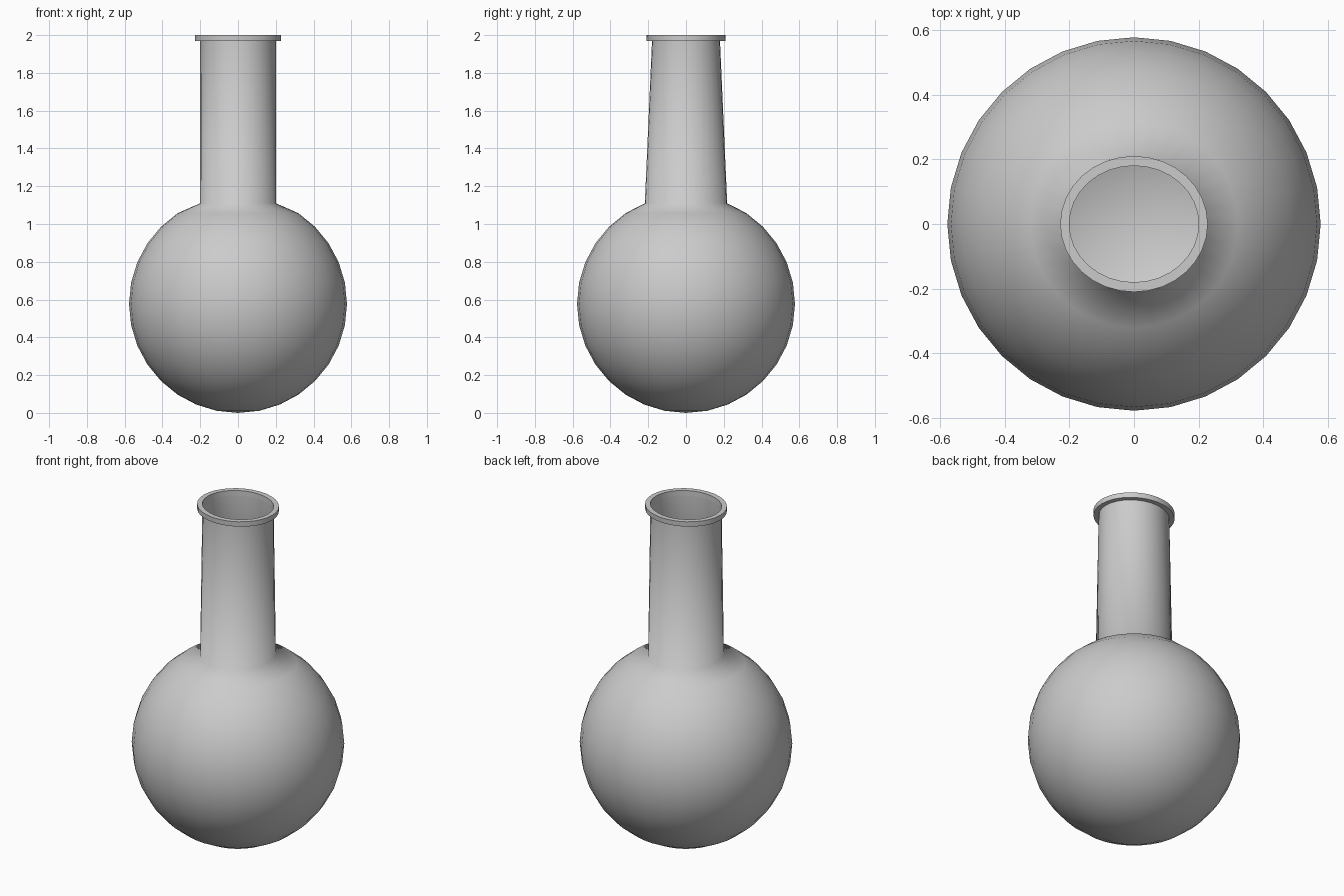
import bpy, bmesh, math

if "Cube" in bpy.data.objects:
    bpy.data.objects.remove(bpy.data.objects["Cube"])

SEG = 32
R = 0.577      # bulb radius, also its centre height


def lathe(name, rings, closed=False, pole=None):
    """Loft elliptical rings (rx, ry, z) from bottom to top."""
    bm = bmesh.new()
    loops = []
    for rx, ry, z in rings:
        loops.append([bm.verts.new((rx * math.cos(2 * math.pi * i / SEG),
                                    ry * math.sin(2 * math.pi * i / SEG), z))
                      for i in range(SEG)])
    pairs = list(zip(loops, loops[1:]))
    if closed:
        pairs.append((loops[-1], loops[0]))
    for a, b in pairs:
        for i in range(SEG):
            j = (i + 1) % SEG
            bm.faces.new((a[i], a[j], b[j], b[i]))
    if pole is not None:
        p = bm.verts.new((0, 0, pole))
        for i in range(SEG):
            bm.faces.new((p, loops[0][(i + 1) % SEG], loops[0][i]))
    mesh = bpy.data.meshes.new(name)
    bm.to_mesh(mesh)
    bm.free()
    obj = bpy.data.objects.new(name, mesh)
    bpy.context.collection.objects.link(obj)
    bpy.ops.object.select_all(action='DESELECT')
    obj.select_set(True)
    bpy.context.view_layer.objects.active = obj
    return obj


# Round bulb running straight into the slightly oval, tapering neck
rings = []
for k in range(1, 14):
    a = math.pi * k / 16
    r = R * math.sin(a)
    rings.append((r, r, R - R * math.cos(a)))
rings.append((0.20, 0.218, 1.11))
rings.append((0.20, 0.18, 1.97))
lathe("flask_body", rings, pole=0.0)
bpy.ops.object.shade_smooth()

# Flat lip around the mouth
lathe("lip", [(0.20, 0.18, 1.97), (0.228, 0.208, 1.97),
              (0.228, 0.21, 2.0), (0.20, 0.18, 2.0)], closed=True)
bpy.ops.object.shade_smooth_by_angle(angle=math.radians(30))
